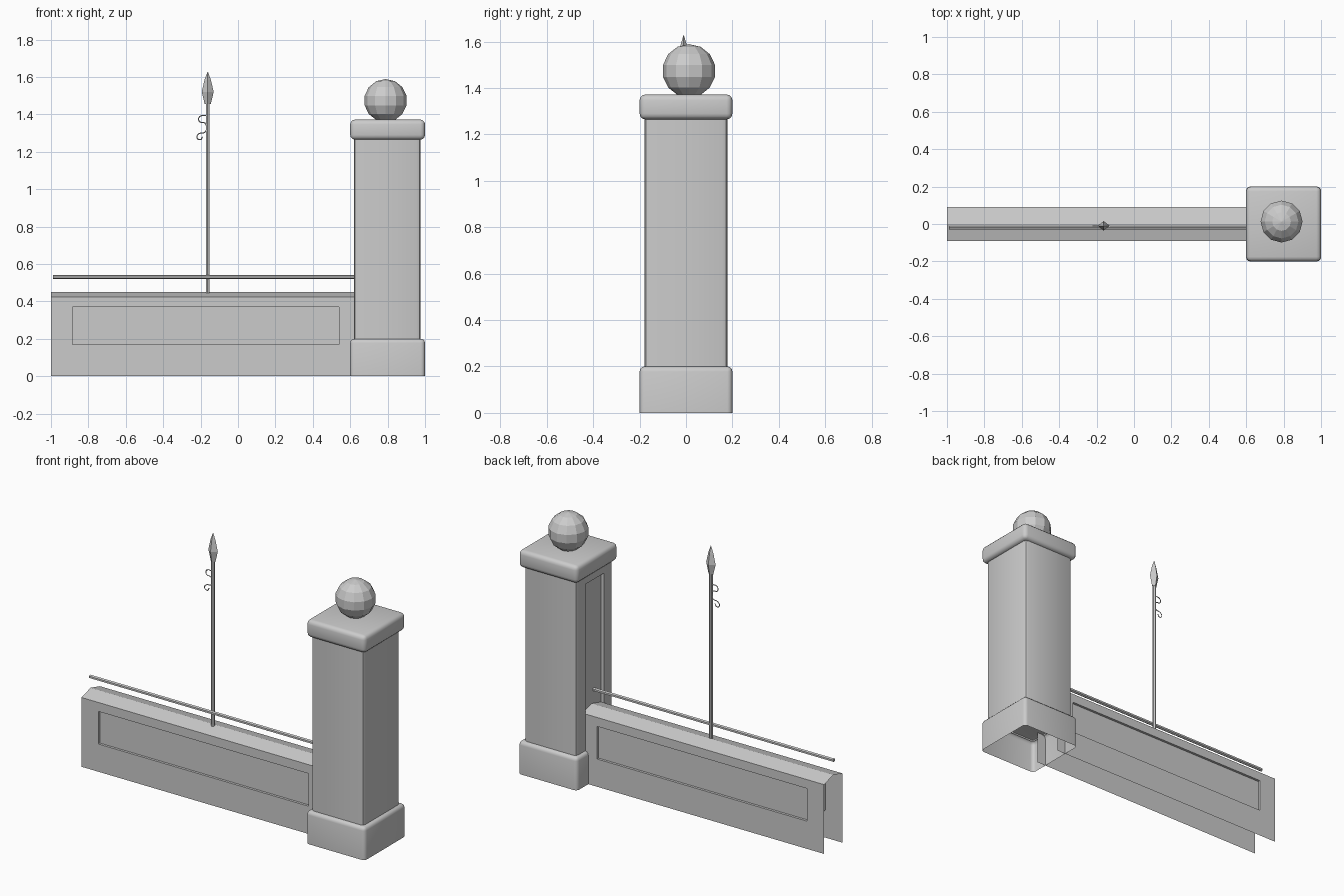
import bpy, bmesh
from math import pi
from mathutils import Vector, Matrix

if "Cube" in bpy.data.objects:
    bpy.data.objects.remove(bpy.data.objects["Cube"])


def finish(name, bm, smooth=False):
    bmesh.ops.remove_doubles(bm, verts=bm.verts, dist=1e-5)
    bmesh.ops.recalc_face_normals(bm, faces=bm.faces)
    me = bpy.data.meshes.new(name)
    bm.to_mesh(me)
    bm.free()
    ob = bpy.data.objects.new(name, me)
    bpy.context.collection.objects.link(ob)
    if smooth:
        bpy.ops.object.select_all(action='DESELECT')
        ob.select_set(True)
        bpy.context.view_layer.objects.active = ob
        bpy.ops.object.shade_smooth_by_angle(angle=0.6)
    return ob


def box(lo, hi):
    bm = bmesh.new()
    bmesh.ops.create_cube(bm, size=1)
    lo, hi = Vector(lo), Vector(hi)
    bmesh.ops.scale(bm, vec=hi - lo, verts=bm.verts)
    bmesh.ops.translate(bm, vec=(lo + hi) / 2, verts=bm.verts)
    return bm


def bevel(bm, edges, width, seg):
    bmesh.ops.bevel(bm, geom=edges, offset=width, segments=seg,
                    profile=0.5, affect='EDGES')


def drop_faces(bm, test):
    bm.normal_update()
    bmesh.ops.delete(bm, geom=[f for f in bm.faces if test(f)], context='FACES')


def recessed_face(bm, outer, inner, push):
    """Rectangle with a sunken rectangular panel."""
    push = Vector(push)
    o = [bm.verts.new(p) for p in outer]
    i = [bm.verts.new(p) for p in inner]
    d = [bm.verts.new(Vector(p) + push) for p in inner]
    for a, b in ((o, i), (i, d)):
        for k in range(4):
            n = (k + 1) % 4
            bm.faces.new((a[k], a[n], b[n], b[k]))
    bm.faces.new(d)


def rect(x0, x1, z0, z1, y):
    return [(x0, y, z0), (x1, y, z0), (x1, y, z1), (x0, y, z1)]


def rod(name, a, b, r, sides):
    a, b = Vector(a), Vector(b)
    bm = bmesh.new()
    rot = (b - a).to_track_quat('Z', 'Y').to_matrix().to_4x4()
    bmesh.ops.create_cone(bm, cap_ends=True, segments=sides, radius1=r, radius2=r,
                          depth=(b - a).length,
                          matrix=Matrix.Translation((a + b) / 2) @ rot)
    return finish(name, bm)


# Low wall: open shell with sunken panels and a ridged top
bm = bmesh.new()
L, R, H = -1.0, 0.66, 0.425
for s in (-1, 1):
    y = s * 0.09
    recessed_face(bm, rect(L, R, 0, H, y), rect(-0.885, 0.54, 0.17, 0.37, y),
                  (0, -s * 0.015, 0))
    bm.faces.new([bm.verts.new(p) for p in
                  ((L, y, H), (R, y, H), (R, 0, 0.45), (L, 0, 0.45))])
finish("low_wall", bm)

# Pillar base, open underneath
bm = box((0.6, -0.2, 0), (1, 0.2, 0.2))
drop_faces(bm, lambda f: f.normal.z < -0.9)
bevel(bm, [e for e in bm.edges if not e.is_boundary], 0.022, 3)
finish("pillar_base", bm, True)

# Pillar shaft with a sunken panel facing the wall
bm = box((0.62, -0.178, 0.19), (0.976, 0.178, 1.28))
bevel(bm, [e for e in bm.edges
           if abs(e.verts[0].co.z - e.verts[1].co.z) > 0.5], 0.022, 2)
drop_faces(bm, lambda f: f.normal.x < -0.99 or abs(f.normal.z) > 0.9)
w = 0.156
recessed_face(bm,
              [(0.62, -w, 0.19), (0.62, w, 0.19), (0.62, w, 1.28), (0.62, -w, 1.28)],
              [(0.62, -0.09, 0.25), (0.62, 0.09, 0.25),
               (0.62, 0.09, 1.22), (0.62, -0.09, 1.22)], (0.02, 0, 0))
finish("pillar_shaft", bm, True)

# Pillar cap
bm = box((0.6, -0.2, 1.265), (1, 0.2, 1.372))
bevel(bm, bm.edges[:], 0.025, 3)
finish("pillar_cap", bm, True)

# Faceted ball finial
bm = bmesh.new()
bmesh.ops.create_uvsphere(bm, u_segments=12, v_segments=7, radius=0.115,
                          matrix=Matrix.Translation((0.789, 0.013, 1.474)))
finish("ball_finial", bm)

# Railing and upright
PX, PY = -0.162, -0.01
rod("rail", (-0.99, -0.02, 0.53), (0.64, -0.02, 0.53), 0.011, 6)
rod("upright", (PX, PY, 0.435), (PX, PY, 1.47), 0.011, 6)

# Four-sided spearhead
bm = bmesh.new()
rings = []
for r, z in ((0.016, 1.455), (0.032, 1.52), (0.017, 1.585), (0.001, 1.628)):
    rings.append([bm.verts.new((PX + r * dx, PY + r * 0.8 * dy, z))
                  for dx, dy in ((1, 0), (0, 1), (-1, 0), (0, -1))])
for a, b in zip(rings, rings[1:]):
    for k in range(4):
        n = (k + 1) % 4
        bm.faces.new((a[k], a[n], b[n], b[k]))
bm.faces.new(rings[0])
bm.faces.new(rings[-1])
finish("spearhead", bm)

# Thin curled ornament beside the upright
pts = [(-0.168, 1.393), (-0.206, 1.388), (-0.206, 1.361), (-0.176, 1.353),
       (-0.174, 1.307), (-0.209, 1.297), (-0.22, 1.275), (-0.2, 1.265),
       (-0.19, 1.281)]
cu = bpy.data.curves.new("curl", 'CURVE')
cu.dimensions = '3D'
cu.bevel_depth = 0.003
cu.bevel_resolution = 0
cu.resolution_u = 3
cu.use_fill_caps = True
sp = cu.splines.new('BEZIER')
sp.bezier_points.add(len(pts) - 1)
for p, (x, z) in zip(sp.bezier_points, pts):
    p.co = (x, PY, z)
    p.handle_left_type = p.handle_right_type = 'AUTO'
bpy.context.collection.objects.link(bpy.data.objects.new("curl_ornament", cu))
